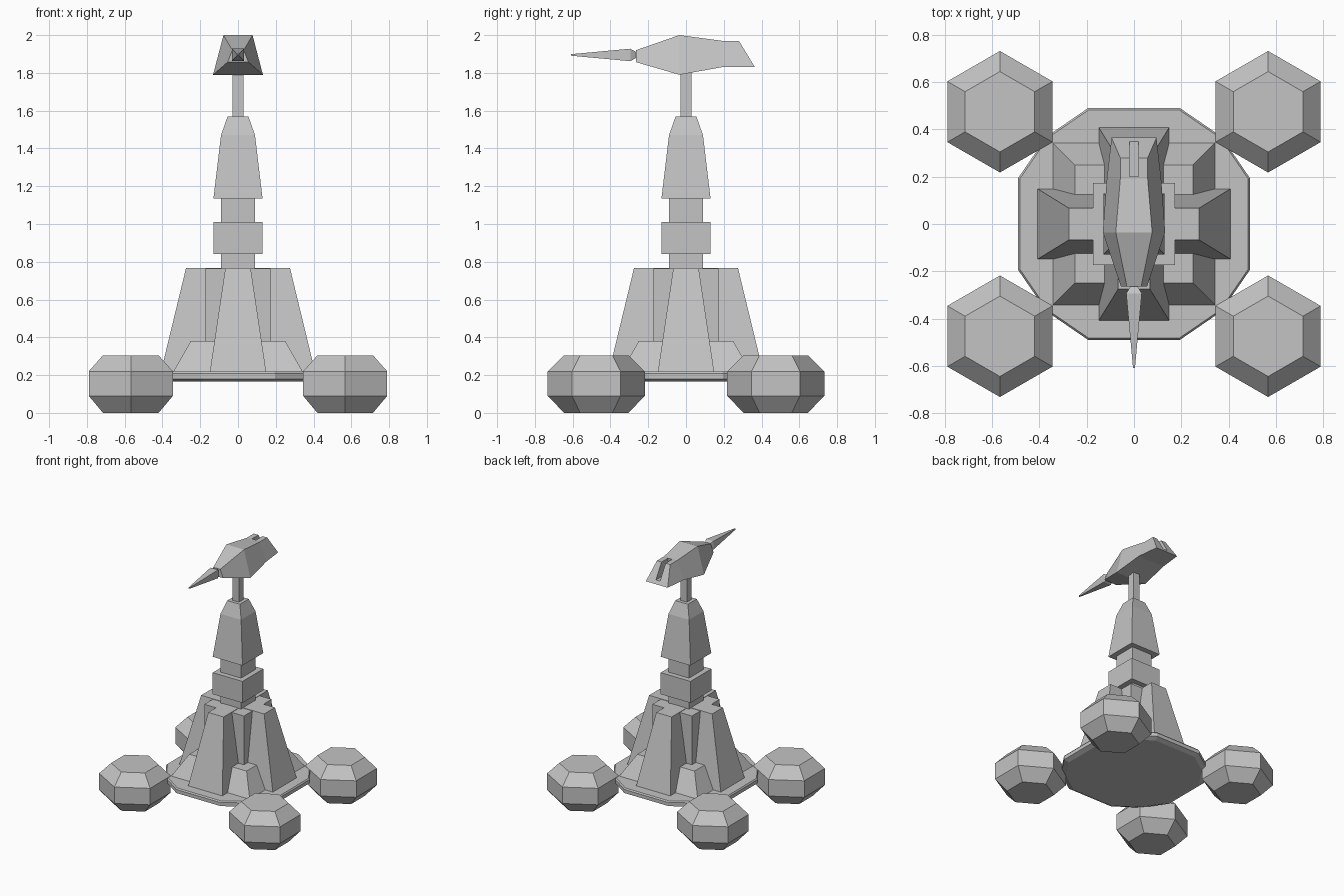
import bpy, bmesh, math

if "Cube" in bpy.data.objects:
    bpy.data.objects.remove(bpy.data.objects["Cube"])

grey = bpy.data.materials.new("matte grey")
grey.diffuse_color = (0.55, 0.55, 0.55, 1)
grey.use_nodes = True
grey.node_tree.nodes["Principled BSDF"].inputs["Base Color"].default_value = grey.diffuse_color


def loft(name, rings):
    """Closed solid skinned through rings of equal point count."""
    bm = bmesh.new()
    vs = [[bm.verts.new(p) for p in ring] for ring in rings]
    n = len(vs[0])
    for a, b in zip(vs, vs[1:]):
        for i in range(n):
            j = (i + 1) % n
            bm.faces.new((a[i], a[j], b[j], b[i]))
    bm.faces.new(vs[0])
    bm.faces.new(vs[-1])
    bmesh.ops.recalc_face_normals(bm, faces=bm.faces)
    me = bpy.data.meshes.new(name)
    bm.to_mesh(me)
    bm.free()
    me.materials.append(grey)
    ob = bpy.data.objects.new(name, me)
    bpy.context.collection.objects.link(ob)
    return ob


def rect(hx, y0, y1, z):
    return [(-hx, y0, z), (hx, y0, z), (hx, y1, z), (-hx, y1, z)]


def square_stack(name, profile):
    """Square column from (half width, z) pairs."""
    return loft(name, [rect(h, -h, h, z) for h, z in profile])


# Base plate: twelve-sided disc with thin bevelled rim
corner = [(0.49, -0.195), (0.49, 0.195), (0.37, 0.37)]
outline = []
for k in range(4):
    c, s = round(math.cos(k * math.pi / 2)), round(math.sin(k * math.pi / 2))
    outline += [(x * c - y * s, x * s + y * c) for x, y in corner]
loft("base_plate", [[(x * f, y * f, z) for x, y in outline]
                    for f, z in ((0.93, 0.165), (1, 0.18), (1, 0.208), (0.985, 0.218))])

# Four hexagonal foot pods
for sx in (-1, 1):
    for sy in (-1, 1):
        loft("foot_pod", [[(sx * 0.5675 + r * math.sin(i * math.pi / 3),
                            sy * 0.475 + r * math.cos(i * math.pi / 3), z) for i in range(6)]
                          for r, z in ((0.17, 0), (0.257, 0.09), (0.257, 0.22), (0.17, 0.305))])

# Pedestal: sloped skirt, square core and four tapered buttresses
square_stack("pedestal_skirt", [(0.347, 0.21), (0.25, 0.38)])
square_stack("pedestal_core", [(0.173, 0.21), (0.173, 0.765)])
for k in range(4):
    b = loft("buttress", [rect(0.15, -0.41, -0.05, 0.21), rect(0.067, -0.275, -0.05, 0.768)])
    b.rotation_euler.z = k * math.pi / 2

# Column
square_stack("column_neck", [(0.09, 0.75), (0.09, 1.14)])
square_stack("column_collar", [(0.13, 0.84), (0.13, 1.01)])
square_stack("column_spire", [(0.13, 1.135), (0.09, 1.47), (0.055, 1.57)])
square_stack("head_post", [(0.029, 1.55), (0.029, 1.83)])

# Turret head: trapezoid sections running front to back
sections = [  # y top, y bottom, z top, z bottom, half width top, half width bottom
    (-0.265, -0.265, 1.92, 1.857, 0.03, 0.055),
    (-0.035, -0.035, 2.0, 1.79, 0.077, 0.132),
    (0.19, 0.19, 1.97, 1.83, 0.058, 0.115),
    (0.28, 0.365, 1.97, 1.83, 0.058, 0.095)]
head = loft("turret_head", [[(-wb, yb, zb), (wb, yb, zb), (wt, yt, zt), (-wt, yt, zt)]
                            for yt, yb, zt, zb, wt, wb in sections])

# Slot at the back of the head
cutter = loft("slot_cutter", [rect(0.018, 0.2, 0.5, 1.855), rect(0.018, 0.2, 0.5, 2.1)])
cutter.hide_render = True
cutter.hide_viewport = True
cutter.display_type = 'WIRE'
mod = head.modifiers.new("slot", 'BOOLEAN')
mod.operation = 'DIFFERENCE'
mod.solver = 'EXACT'
mod.object = cutter

# Needle barrel
loft("barrel", [[(-r, y, 1.895 - r), (r, y, 1.895 - r), (r, y, 1.895 + r), (-r, y, 1.895 + r)]
                for y, r in ((-0.25, 0.012), (-0.265, 0.016), (-0.295, 0.033), (-0.61, 0.004))])
